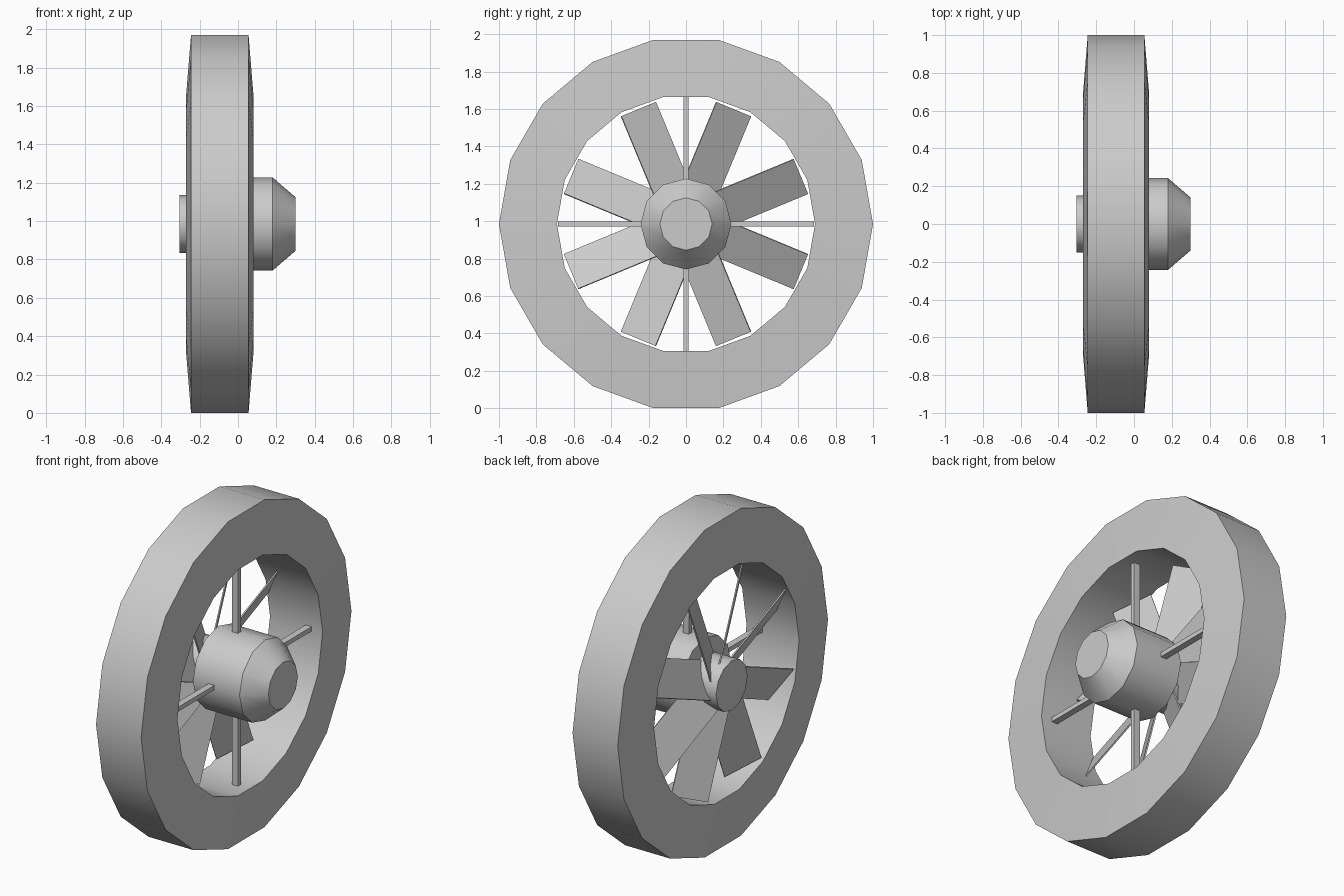
import bpy
import math
from mathutils import Matrix, Vector

cube = bpy.data.objects.get("Cube")
if cube:
    bpy.data.objects.remove(cube, do_unlink=True)

grey = bpy.data.materials.new("light_grey")
grey.use_nodes = True
colour = (0.6, 0.6, 0.6, 1)
grey.diffuse_color = colour
grey.node_tree.nodes["Principled BSDF"].inputs["Base Color"].default_value = colour

AXIS_Z = 0.985


def make(name, verts, faces, smooth=None):
    mesh = bpy.data.meshes.new(name)
    mesh.from_pydata(verts, [], faces)
    mesh.materials.append(grey)
    obj = bpy.data.objects.new(name, mesh)
    bpy.context.collection.objects.link(obj)
    bpy.ops.object.select_all(action="DESELECT")
    obj.select_set(True)
    bpy.context.view_layer.objects.active = obj
    bpy.ops.object.mode_set(mode="EDIT")
    bpy.ops.mesh.select_all(action="SELECT")
    bpy.ops.mesh.normals_make_consistent(inside=False)
    bpy.ops.object.mode_set(mode="OBJECT")
    if smooth:
        bpy.ops.object.shade_smooth_by_angle(angle=math.radians(smooth))
    return obj


def lathe(name, profile, sides, closed=False, smooth=None):
    """Turn (x, radius) points around the x axis."""
    n = len(profile)
    verts = []
    for i in range(sides):
        a = math.tau * i / sides
        verts += [(x, r * math.cos(a), AXIS_Z + r * math.sin(a)) for x, r in profile]
    faces = []
    for i in range(sides):
        j = (i + 1) % sides
        for k in range(n if closed else n - 1):
            m = (k + 1) % n
            faces.append((i * n + k, i * n + m, j * n + m, j * n + k))
    if not closed:
        faces += [[i * n + k for i in range(sides)] for k in (0, n - 1)]
    return make(name, verts, faces, smooth)


def radial_box(name, angle, x, inner, outer, width, depth, pitch=0):
    """Box running outward from the axis, pitched about its own length."""
    turn = Matrix.Rotation(angle, 3, "X") @ Matrix.Rotation(-pitch, 3, "Y")
    centre = Vector((x, 0, AXIS_Z))
    verts = []
    for r in (inner, outer):
        for sx, sw in ((-1, -1), (1, -1), (1, 1), (-1, 1)):
            # length runs along y, width along z, depth along x
            p = Matrix.Rotation(pitch, 3, "Y") @ Vector((sx * depth / 2, 0, sw * width / 2))
            p.y = r
            verts.append(centre + Matrix.Rotation(angle, 3, "X") @ p)
    faces = [(0, 1, 2, 3), (4, 5, 6, 7)]
    faces += [(i, (i + 1) % 4, 4 + (i + 1) % 4, 4 + i) for i in range(4)]
    return make(name, verts, faces)


# Duct ring, wider at its inner wall
lathe("duct_ring", [(-0.245, 1), (0.055, 1), (0.08, 0.69), (-0.27, 0.69)], 18, True, 30)

# Motor housing with tapered nose, and rotor hub behind it
lathe("motor_housing", [(-0.13, 0.243), (0.18, 0.243), (0.3, 0.14)], 12, smooth=31)
lathe("rotor_hub", [(-0.305, 0.15), (-0.13, 0.15)], 12, smooth=31)

# Support struts
for i in range(4):
    radial_box(f"strut_{i + 1}", i * math.tau / 4, -0.01, 0.1, 0.685, 0.027, 0.04)

# Pitched fan blades
for i in range(8):
    radial_box(f"fan_blade_{i + 1}", (i + 0.5) * math.tau / 8, -0.2,
               0.1, 0.665, 0.231, 0.008, math.radians(30))
